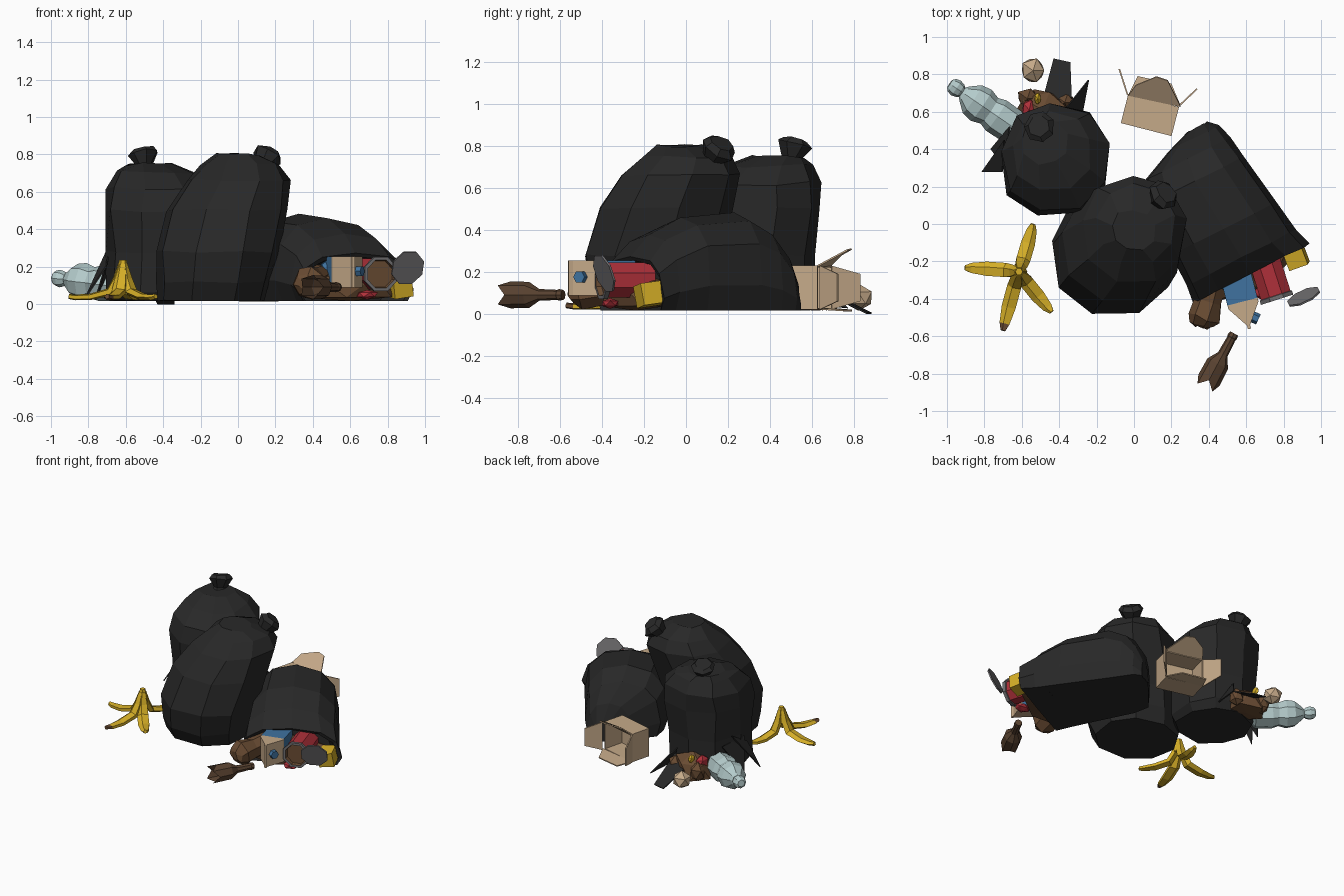
import bpy, bmesh, math, random
from mathutils import Vector as V

if "Cube" in bpy.data.objects:
    bpy.data.objects.remove(bpy.data.objects["Cube"])

random.seed(4)
COL = dict(black=(.021, .021, .021), tan=(.56, .40, .25), brown=(.14, .07, .032),
           yellow=(.66, .42, .02), red=(.43, .03, .042), blue=(.05, .17, .35),
           pale=(.46, .60, .60), grey=(.16, .155, .16), dark_brown=(.10, .055, .03))
MAT = {}
for k, c in COL.items():
    MAT[k] = bpy.data.materials.new(k)
    MAT[k].diffuse_color = (*c, 1)


def finish(name, bm, mats):
    bmesh.ops.recalc_face_normals(bm, faces=bm.faces)
    me = bpy.data.meshes.new(name)
    bm.to_mesh(me)
    bm.free()
    for m in mats:
        me.materials.append(MAT[m])
    ob = bpy.data.objects.new(name, me)
    bpy.context.collection.objects.link(ob)
    return ob


def sweep(name, pts, radii, n, mats, axis=None, j=0, p=1, phase=0, seg=None,
          caps=(True, True), jag=0, floor=.015):
    """Loft elliptical rings along points; seg gives a material per segment."""
    pts = [V(q) for q in pts]
    mats = [mats] if isinstance(mats, str) else mats
    bm = bmesh.new()
    rings = []
    for i, c in enumerate(pts):
        t = V(axis) if axis else pts[min(i + 1, len(pts) - 1)] - pts[max(i - 1, 0)]
        t.normalize()
        u = t.cross(V((0, 0, 1)))
        u = V((1, 0, 0)) if u.length < .05 else u.normalized()
        v = t.cross(u)
        ra, rb = radii[i] if isinstance(radii[i], tuple) else (radii[i],) * 2
        ring = []
        for k in range(n):
            a = 2 * math.pi * k / n + phase
            f = lambda x: math.copysign(abs(x) ** p, x)
            q = c + u * ra * f(math.cos(a)) + v * rb * f(math.sin(a))
            q += V([random.uniform(-j, j) for _ in range(3)])
            if jag and i == len(pts) - 1:
                q += t * jag * (k % 2 - .5)
            q.z = max(q.z, floor)
            ring.append(bm.verts.new(q))
        rings.append(ring)
    for i in range(len(rings) - 1):
        for k in range(n):
            a, b = rings[i], rings[i + 1]
            fc = bm.faces.new((a[k], a[(k + 1) % n], b[(k + 1) % n], b[k]))
            fc.material_index = seg[i] if seg else 0
    for e, on, s in ((0, caps[0], 0), (-1, caps[1], -1)):
        if on:
            bm.faces.new(rings[e]).material_index = seg[s] if seg else 0
    return finish(name, bm, mats)


def lathe(name, a, b, prof, n, mats, **kw):
    """Straight turned part: profile of (fraction along a-b, radius)."""
    a, b = V(a), V(b)
    return sweep(name, [a.lerp(b, t) for t, r in prof], [r for t, r in prof], n, mats,
                 axis=tuple(b - a), **kw)


def plate(name, pts, mat, th=.008):
    bm = bmesh.new()
    f = bm.faces.new([bm.verts.new(q) for q in pts])
    f.normal_update()
    off = f.normal * th
    g = bmesh.ops.extrude_face_region(bm, geom=[f], use_keep_orig=True)
    bmesh.ops.translate(bm, vec=off, verts=[x for x in g['geom'] if isinstance(x, bmesh.types.BMVert)])
    return finish(name, bm, [mat])


def blob(name, loc, size, mat, j=.1, sub=1, rot=0):
    bm = bmesh.new()
    bmesh.ops.create_icosphere(bm, subdivisions=sub, radius=1)
    c, s = math.cos(rot), math.sin(rot)
    for v in bm.verts:
        q = v.co * (1 + random.uniform(-j, j))
        x, y, z = q.x * size[0], q.y * size[1], q.z * size[2]
        v.co = V(loc) + V((c * x - s * y, s * x + c * y, z))
        v.co.z = max(v.co.z, .015)
    return finish(name, bm, [mat])


# upright rear bag
A = [(-.43, .33, .015, .25), (-.43, .33, .07, .285), (-.42, .33, .28, .28), (-.42, .34, .5, .3),
     (-.415, .355, .62, .29), (-.44, .385, .705, .215), (-.48, .44, .75, .12)]
sweep("rear_bag", [a[:3] for a in A], [a[3] for a in A], 9, "black", axis=(0, 0, 1), j=.01, p=.9, phase=.25)

# leaning middle bag
B = [(-.14, -.14, .015, .29, .27), (-.13, -.15, .12, .31, .32), (-.11, -.165, .28, .335, .33),
     (-.06, -.1, .5, .325, .33), (0, -.03, .66, .28, .29), (.01, 0, .745, .21, .21), (0, -.03, .8, .12, .11)]
sweep("middle_bag", [b[:3] for b in B], [b[3:] for b in B], 9, "black", axis=(0, 0, 1),
      j=.008, p=.92, phase=.2)

# tied knots
KNOT = [(0, .1), (.4, .04), (.85, .085), (1, .06)]
lathe("rear_knot", (-.49, .48, .68), (-.51, .525, .825), KNOT, 7, "black", j=.006)
lathe("middle_knot", (.08, .08, .67), (.175, .17, .81), KNOT, 7, "black", j=.006)

# lying bag with open mouth: (along, across, half width, height); last rings go inside
D, U = V((.45, -.89, 0)), V((.89, .45, 0))
C = [(-.31, .535, .06, .15), (-.265, .495, .15, .28), (-.18, .41, .26, .41), (-.06, .4, .29, .48),
     (.24, .42, .315, .46), (.42, .43, .33, .375), (.52, .44, .35, .27), (.51, .44, .325, .25), (.36, .43, .27, .22)]
sweep("lying_bag", [D * s + U * t + V((0, 0, h * .28)) for s, t, w, h in C],
      [(w, h * .72) for s, t, w, h in C], 12, "black", axis=tuple(D), j=.005, p=.8)

# torn flaps of the rear bag
plate("torn_flap_long", [(-.49, .66, .12), (-.43, .885, .005), (-.34, .865, .005), (-.33, .6, .14)], "black")
plate("torn_flap_back", [(-.36, .62, .2), (-.24, .77, .03), (-.28, .56, .05)], "black")
plate("torn_flap_side", [(-.69, .45, .3), (-.81, .28, .035), (-.7, .28, .2)], "black")
plate("torn_flap_hem", [(-.66, .52, .24), (-.76, .4, .02), (-.69, .3, .25)], "black")

# refuse spilling from the tear
blob("tear_heap", (-.49, .61, .08), (.15, .12, .12), "brown", .1)
blob("tear_scrap_brown", (-.57, .67, .08), (.06, .06, .07), "brown", .2)
blob("tear_scrap_brown_2", (-.37, .65, .08), (.05, .05, .07), "brown", .2)
blob("tear_scrap_yellow", (-.515, .67, .17), (.02, .035, .03), "yellow")
blob("tear_scrap_red", (-.56, .61, .14), (.04, .06, .045), "red")
blob("paper_ball", (-.54, .82, .075), (.072, .072, .065), "tan", .1)

# clear plastic bottle
lathe("plastic_bottle", (-.985, .75, .14), (-.62, .5, .095),
      [(0, .025), (.03, .04), (.09, .047), (.15, .04), (.18, .03), (.21, .045), (.33, .09), (.46, .1),
       (.58, .083), (.68, .098), (.95, .095), (1, .06)], 8, "pale")

# cardboard box, open towards the back
d = V((.25, .97, 0))
o = V((.065, .505, .125))
hw, hz = .14 * 2 ** .5, .105 * 2 ** .5
sweep("cardboard_box", [o, o + d * .16, o + d * .16, o + d * .012],
      [(hw, hz), (hw, hz), (hw - .012, hz - .012), (hw - .012, hz - .012)], 4, "tan",
      axis=tuple(d), phase=math.pi / 4)
plate("box_flap_top", [(-.03, .69, .225), (.25, .63, .225), (.18, .77, .3), (.12, .79, .305), (.01, .745, .28)], "tan")
plate("box_flap_bottom", [(-.03, .69, .02), (.25, .63, .02), (.2, .75, .012), (.02, .79, .012)], "tan")
plate("box_flap_left", [(-.03, .69, .02), (-.03, .69, .23), (-.075, .83, .19), (-.075, .83, .06)], "tan")
plate("box_flap_right", [(.25, .635, .02), (.25, .635, .23), (.34, .72, .19), (.34, .72, .06)], "tan")

# banana peel
c = V((-.615, -.255, 0))
for i, tip in enumerate([(-.54, 0), (-.905, -.235), (-.70, -.57), (-.44, -.47)]):
    r = V((*tip, 0)) - c
    path = [c + r * t + V((0, 0, z)) for t, z in
            ((.03, .21), (.12, .13), (.25, .065), (.6, .038), (.88, .035), (1, .04))]
    sweep(f"peel_strip_{i + 1}", path, [.02, (.036, .022), (.042, .022), (.042, .018), (.03, .016), .014],
          5, ["yellow", "brown"], seg=[0, 0, 0, 0, 1 if i == 2 else 0])
lathe("peel_stem", c + V((0, 0, .13)), c + V((0, 0, .235)), [(0, .045), (.6, .028), (1, .02)], 6, "yellow")

# broken brown bottle
lathe("broken_bottle", (.535, -.585, .09), (.39, -.855, .09),
      [(0, .024), (.08, .028), (.1, .024), (.42, .028), (.6, .062), (1, .064)], 8, "dark_brown",
      caps=(True, False), jag=.045)

# rubbish in the lying bag's mouth
ang = math.atan2(.45, .89)
blob("mouth_heap", (.6, -.24, .09), (.3, .14, .12), "brown", .08, rot=ang)
lathe("paper_sack", (.44, -.27, .14), (.36, -.55, .1),
      [(0, .08), (.5, .082), (.8, .092), (.97, .06), (1, .03)], 7, "brown", j=.01)
e = V((.25, -.97, 0))
s = V((.54, -.26, .17))
q = .083 * 2 ** .5
sweep("drink_carton", [s, s + e * .16, s + e * .18, s + e * .29, s + e * .31],
      [(q, q), (q, q), (q, q), (.012, q), (.012, q)], 4, ["blue", "tan"], axis=tuple(e),
      phase=math.pi / 4, seg=[0, 1, 1, 1])
lathe("carton_cap", (.61, -.485, .175), (.665, -.51, .175), [(0, .03), (1, .03)], 6, "blue")
lathe("tin_can", (.69, -.17, .16), (.765, -.405, .16),
      [(0, .09), (.9, .09), (.91, .098), (1, .098), (1, .08), (.9, .075)], 8, ["red", "grey", "brown"],
      seg=[0, 1, 1, 1, 2], phase=math.pi / 8)
n = V((.4, -.85, -.33))
l = V((.905, -.385, .195))
lathe("can_lid", l, l + n * .01, [(0, .097), (1, .097)], 8, "grey", phase=math.pi / 8)
lathe("yellow_carton", (.845, -.12, .1), (.885, -.225, .085), [(0, .075), (1, .075)], 4, "yellow", phase=math.pi / 4 + .15)
blob("blue_scrap", (.49, -.3, .19), (.06, .06, .05), "blue")
blob("red_scrap", (.69, -.36, .05), (.06, .045, .025), "red")

for m in bpy.data.materials:
    if m.users and not m.is_grease_pencil:
        m.use_nodes = True
        m.node_tree.nodes["Principled BSDF"].inputs["Base Color"].default_value = m.diffuse_color
